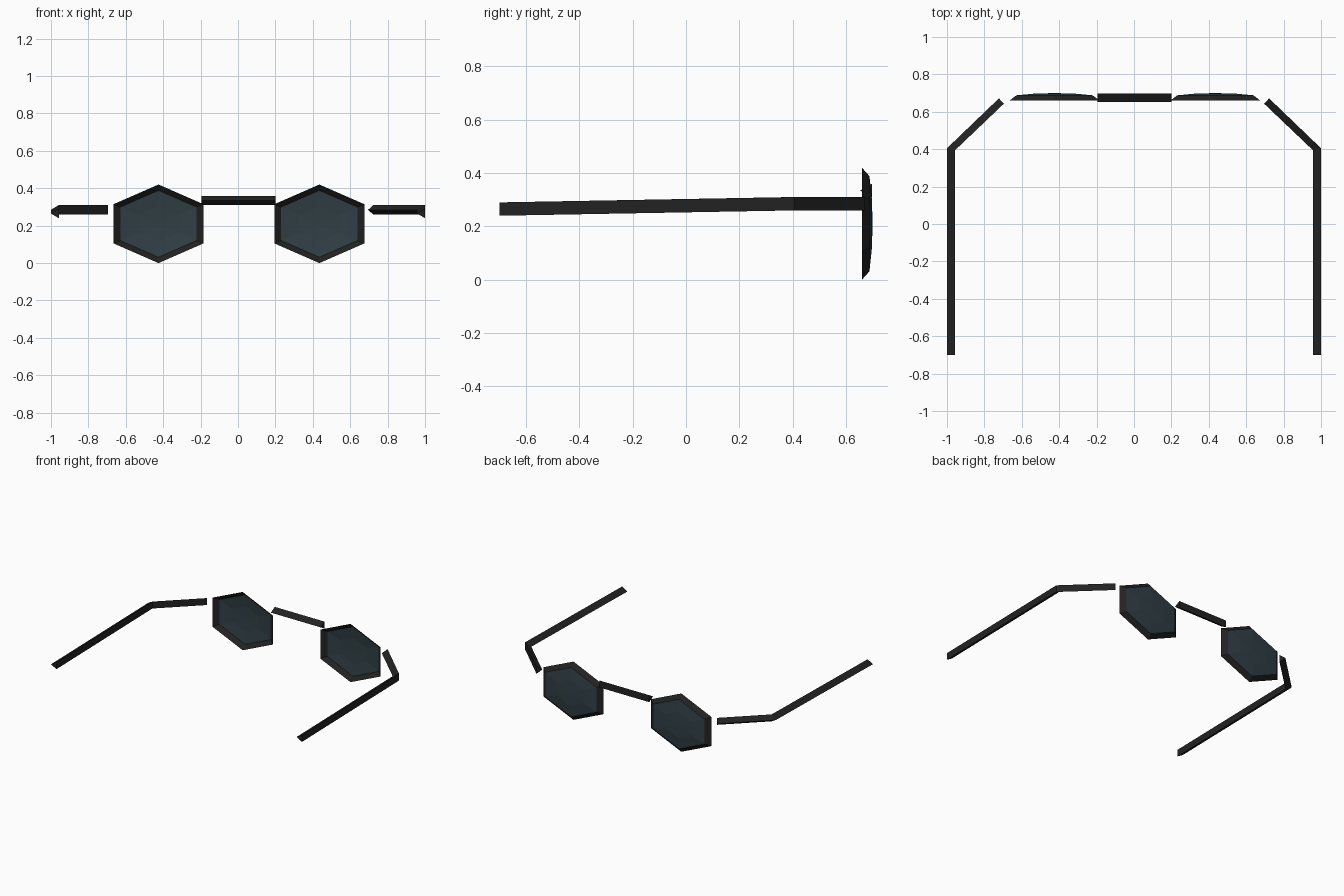
import bpy, bmesh, math

if "Cube" in bpy.data.objects:
    bpy.data.objects.remove(bpy.data.objects["Cube"])

def material(name, rgb):
    m = bpy.data.materials.new(name)
    m.diffuse_color = (*rgb, 1)
    m.use_nodes = True
    m.node_tree.nodes["Principled BSDF"].inputs["Base Color"].default_value = m.diffuse_color
    return m

FRAME = material("frame black", (0.017, 0.016, 0.016))
LENS = material("lens dark teal", (0.030, 0.049, 0.059))

def loft(name, rings, mat, closed_ends=True, tip=None):
    """Skin a list of equal-sided rings; cap the ends, or close onto a tip point."""
    bm = bmesh.new()
    vs = [[bm.verts.new(p) for p in r] for r in rings]
    n = len(vs[0])
    for a, b in zip(vs, vs[1:]):
        for i in range(n):
            j = (i + 1) % n
            bm.faces.new((a[i], a[j], b[j], b[i]))
    if tip:
        t = bm.verts.new(tip)
        for i in range(n):
            bm.faces.new((vs[-1][i], vs[-1][(i + 1) % n], t))
    elif closed_ends:
        bm.faces.new(vs[0][::-1])
        bm.faces.new(vs[-1])
    bmesh.ops.recalc_face_normals(bm, faces=bm.faces)
    # open dishes should face backwards (+y)
    if (tip or not closed_ends) and sum(f.normal.y for f in bm.faces) < 0:
        bmesh.ops.reverse_faces(bm, faces=bm.faces)
    me = bpy.data.meshes.new(name)
    bm.to_mesh(me)
    bm.free()
    me.materials.append(mat)
    ob = bpy.data.objects.new(name, me)
    bpy.context.collection.objects.link(ob)
    return ob

def hexagon(cx, y, s):
    pts = [(0, 0.21), (0.24, 0.105), (0.24, -0.105), (0, -0.21), (-0.24, -0.105), (-0.24, 0.105)]
    return [(cx + s * x, y, 0.21 + s * z) for x, z in pts]

# Two hexagonal eyepieces: sloped rim and shallow domed lens
for side, cx in (("left", -0.425), ("right", 0.435)):
    loft(side + "_rim", [hexagon(cx, 0.66, 1), hexagon(cx, 0.688, 0.85)], FRAME, closed_ends=False)
    loft(side + "_lens", [hexagon(cx, 0.688, 0.85), hexagon(cx, 0.697, 0.45)], LENS,
         tip=(cx, 0.70, 0.21))

# Bridge: triangular bar with its edge to the front
loft("bridge", [[(x, 0.653, 0.335), (x, 0.697, 0.36), (x, 0.697, 0.31)] for x in (-0.195, 0.20)], FRAME)

# Temples: triangular bars, bent inward at the hinge.
# Each station: outer (x, y), inner (x, y), centre height
STATIONS = [((1.0, -0.70), (0.958, -0.70), 0.265),
            ((1.0, 0.405), (0.958, 0.393), 0.285),
            ((0.722, 0.672), (0.696, 0.643), 0.285)]
for side, sx in (("left", -1), ("right", 1)):
    rings = []
    for outer, inner, z in STATIONS:
        # the single edge points to -x on both sides
        edge, flat = (outer, inner) if sx < 0 else (inner, outer)
        rings.append([(sx * edge[0], edge[1], z),
                      (sx * flat[0], flat[1], z + 0.025),
                      (sx * flat[0], flat[1], z - 0.025)])
    loft(side + "_temple", rings, FRAME)
